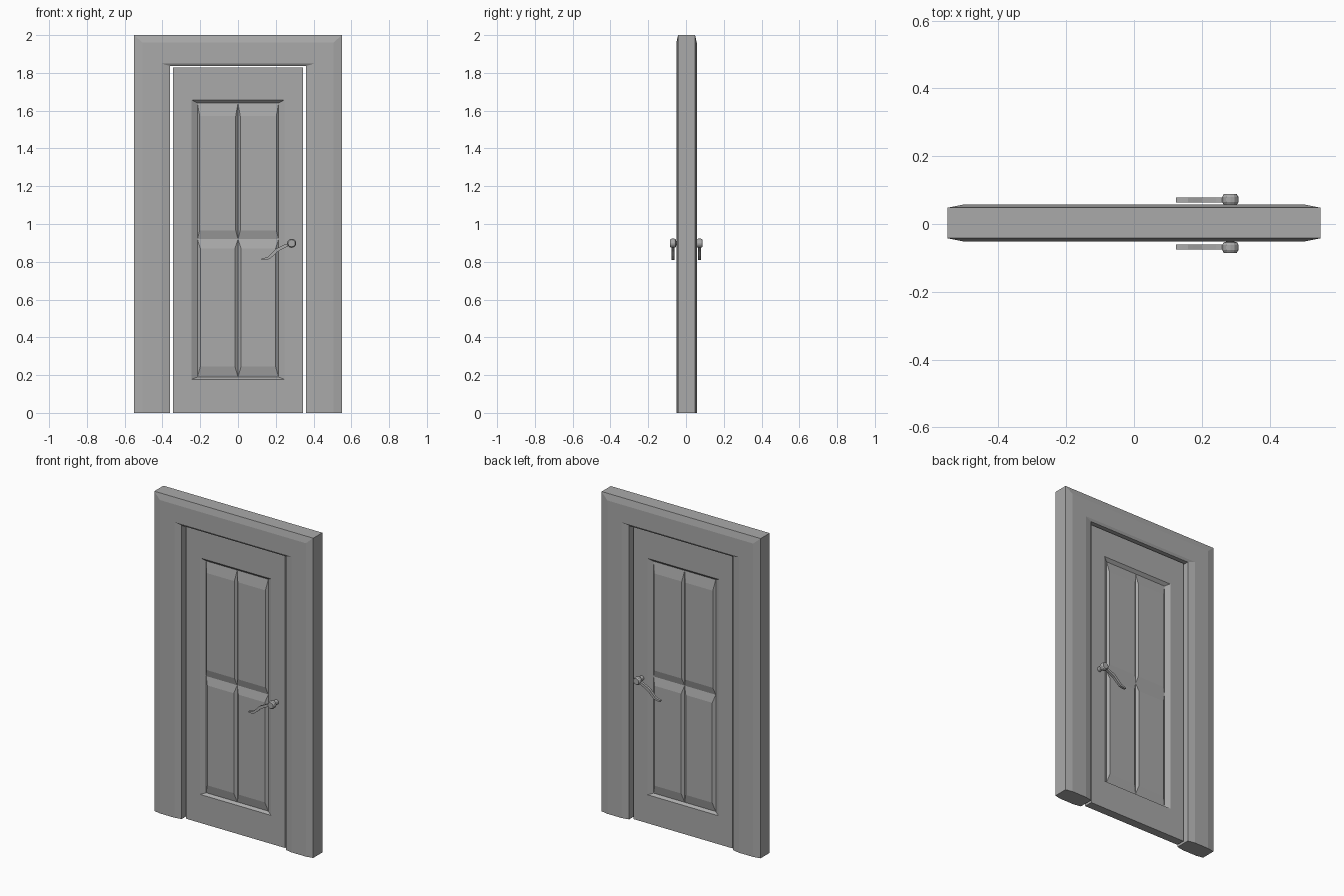
import bpy
import bmesh
import math

if "Cube" in bpy.data.objects:
    bpy.data.objects.remove(bpy.data.objects["Cube"], do_unlink=True)

GREY = (0.4, 0.4, 0.4, 1.0)
grey = bpy.data.materials.new("plain grey")
grey.use_nodes = True
grey.diffuse_color = GREY
grey.node_tree.nodes["Principled BSDF"].inputs["Base Color"].default_value = GREY

MID_Y = 0.003  # the frame and door sit slightly towards the back


def finish(name, bm, y=0.0):
    """Turn a bmesh into a named, coloured object."""
    bmesh.ops.remove_doubles(bm, verts=bm.verts, dist=1e-5)
    bmesh.ops.recalc_face_normals(bm, faces=bm.faces)
    mesh = bpy.data.meshes.new(name)
    bm.to_mesh(mesh)
    bm.free()
    mesh.materials.append(grey)
    obj = bpy.data.objects.new(name, mesh)
    obj.location.y = y
    bpy.context.collection.objects.link(obj)
    return obj


def bridge(bm, a, b):
    """Join two closed vertex rings with quads."""
    for i in range(len(a)):
        j = (i + 1) % len(a)
        bm.faces.new((a[i], a[j], b[j], b[i]))


def rect(bm, x0, x1, z0, z1, y):
    return [bm.verts.new(p) for p in
            ((x0, y, z0), (x1, y, z0), (x1, y, z1), (x0, y, z1))]


# Door frame: a chamfered section swept up, over and down with mitred corners
half = [(0.55, 2.0, 0.045), (0.505, 1.96, 0.054),
        (0.405, 1.85, 0.054), (0.36, 1.836, 0.045)]
section = half + [(x, z, -y) for x, z, y in reversed(half)]
bm = bmesh.new()
rings = []
for side, at_top in ((-1, 0), (-1, 1), (1, 1), (1, 0)):
    rings.append([bm.verts.new((side * x, y, z * at_top)) for x, z, y in section])
for a, b in zip(rings, rings[1:]):
    bridge(bm, a, b)
bm.faces.new(rings[0])
bm.faces.new(rings[-1])
finish("door_frame", bm, MID_Y)

# Door leaf: sunk opening on both faces, filled with four raised panels
FACE, FLOOR, RAISED = 0.027, 0.010, 0.022
bm = bmesh.new()
outers = []
for s in (-1, 1):
    outer = rect(bm, -0.343, 0.343, 0.0, 1.829, s * FACE)
    opening = rect(bm, -0.245, 0.245, 0.178, 1.657, s * FACE)
    floor = rect(bm, -0.215, 0.215, 0.19, 1.64, s * FLOOR)
    bridge(bm, outer, opening)
    bridge(bm, opening, floor)
    outers.append(outer)
    # bottom, top, bevelled bottom, bevelled top, side bevel
    for z0, z1, b0, b1, dx in ((0.19, 0.92, 0.245, 0.87, 0.016),
                               (0.92, 1.64, 0.965, 1.572, 0.012)):
        for x0, x1 in ((-0.215, 0.0), (0.0, 0.215)):
            base = rect(bm, x0, x1, z0, z1, s * FLOOR)
            top = rect(bm, x0 + dx, x1 - dx, b0, b1, s * RAISED)
            bridge(bm, base, top)
            bm.faces.new(top)
bridge(bm, *outers)
finish("door_leaf", bm, MID_Y)

# Handles: a turned knob with a curved lever, one on each face
KNOB_X, KNOB_Z, SIDES = 0.284, 0.898, 12
knob_profile = [(0.015, 0.024), (0.013, 0.054), (0.020, 0.056), (0.024, 0.063),
                (0.024, 0.078), (0.019, 0.087), (0.015, 0.087)]
lever_path = [(0.272, 0.893, 0.007), (0.245, 0.882, 0.008), (0.205, 0.861, 0.009),
              (0.180, 0.836, 0.008), (0.163, 0.821, 0.007), (0.143, 0.815, 0.006),
              (0.125, 0.813, 0.004)]
for s, place in ((-1, "front"), (1, "back")):
    bm = bmesh.new()
    rings = []
    for r, y in knob_profile:
        rings.append([bm.verts.new((KNOB_X + r * math.cos(2 * math.pi * i / SIDES),
                                    s * y,
                                    KNOB_Z + r * math.sin(2 * math.pi * i / SIDES)))
                      for i in range(SIDES)])
    for a, b in zip(rings, rings[1:]):
        bridge(bm, a, b)
    bm.faces.new(rings[0])
    bm.faces.new(rings[-1])
    finish(place + "_knob", bm, 0.0015)

    bm = bmesh.new()
    rings = []
    for i, (x, z, t) in enumerate(lever_path):
        # Offset the edges square to the path direction
        p = lever_path[max(i - 1, 0)]
        q = lever_path[min(i + 1, len(lever_path) - 1)]
        length = math.hypot(q[0] - p[0], q[1] - p[1])
        nx, nz = -(q[1] - p[1]) / length * t, (q[0] - p[0]) / length * t
        rings.append([bm.verts.new((x + k * nx, s * y, z + k * nz))
                      for k, y in ((1, 0.062), (1, 0.077), (-1, 0.077), (-1, 0.062))])
    for a, b in zip(rings, rings[1:]):
        bridge(bm, a, b)
    bm.faces.new(rings[0])
    bm.faces.new(rings[-1])
    finish(place + "_lever", bm, 0.0015)
